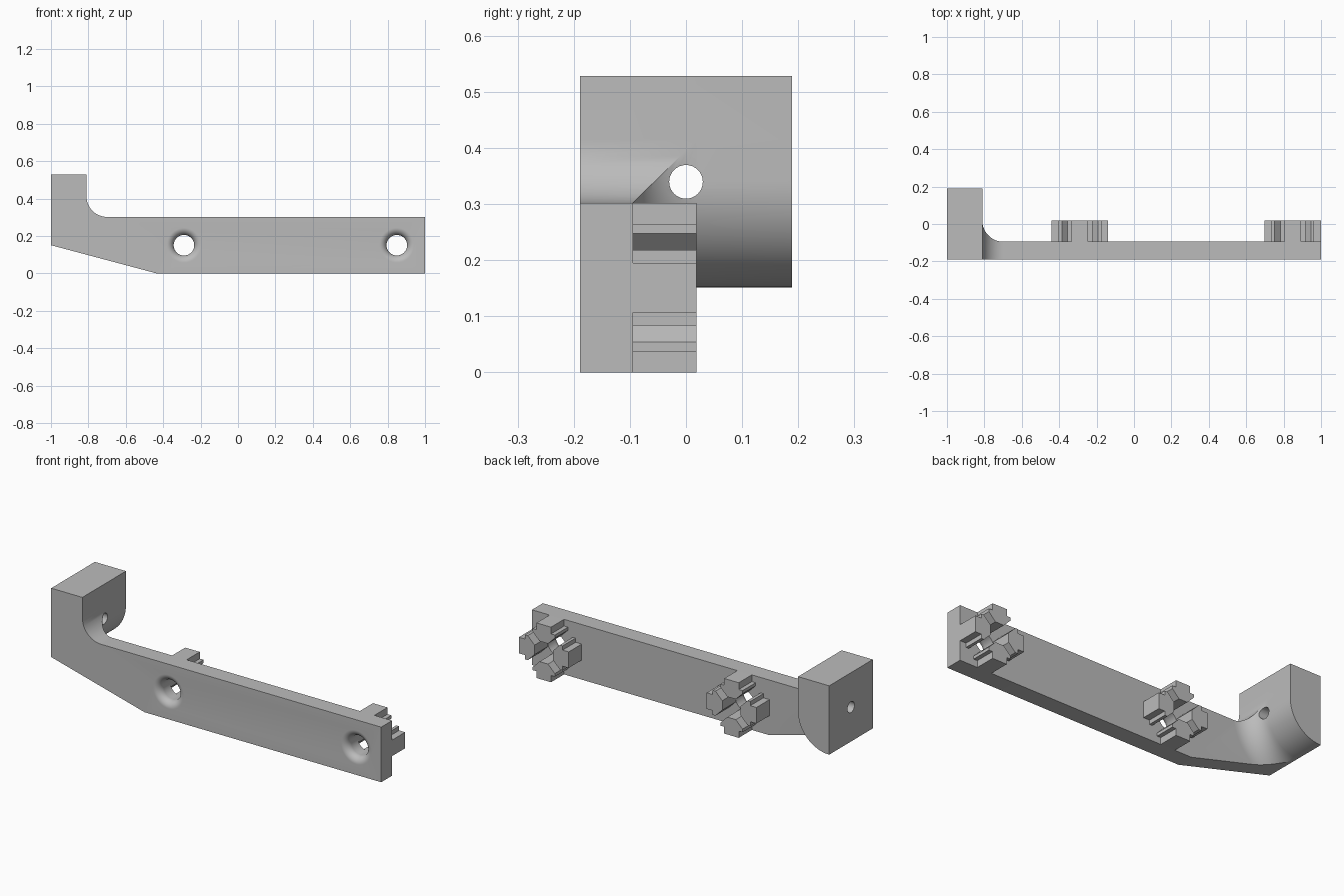
import bpy, bmesh, math

if "Cube" in bpy.data.objects:
    bpy.data.objects.remove(bpy.data.objects["Cube"], do_unlink=True)

grey = bpy.data.materials.new("plain grey")
grey.use_nodes = True
COLOR = (0.5, 0.5, 0.5, 1)
grey.diffuse_color = COLOR
grey.node_tree.nodes["Principled BSDF"].inputs["Base Color"].default_value = COLOR

# Main measurements
U = 2 / 106
FRONT, BACK, PLATE = -10 * U, 10 * U, -5 * U
FACE = -1 + 10 * U            # inner face of the end block
HOLE_Z = 18 * U
TOP, BEAM = 28 * U, 16 * U
FILLET = 6 * U
STEPS = 12


def arc(cx, cz, r, start, end, n=STEPS):
    angles = [math.radians(start + (end - start) * i / n) for i in range(n + 1)]
    return [(cx + r * math.cos(a), cz + r * math.sin(a)) for a in angles]


def flare(t, r):
    """Extra width of a fillet of radius r at distance t from its base."""
    return r - math.sqrt(max(0, r * r - (r - t) ** 2))


def loft(name, rings, axis="y"):
    """Solid through rings [(depth, [(a, b), ...]), ...]."""
    bm = bmesh.new()
    loops = []
    for d, pts in rings:
        loops.append([bm.verts.new((a, d, b) if axis == "y" else (d, a, b)) for a, b in pts])
    n = len(loops[0])
    for low, high in zip(loops, loops[1:]):
        for i in range(n):
            j = (i + 1) % n
            bm.faces.new((low[i], low[j], high[j], high[i]))
    bm.faces.new(loops[0])
    bm.faces.new(loops[-1])
    bmesh.ops.recalc_face_normals(bm, faces=bm.faces)
    mesh = bpy.data.meshes.new(name)
    bm.to_mesh(mesh)
    bm.free()
    mesh.materials.append(grey)
    obj = bpy.data.objects.new(name, mesh)
    bpy.context.collection.objects.link(obj)
    return obj


def combine(obj, other, operation):
    mod = obj.modifiers.new(operation, "BOOLEAN")
    mod.operation, mod.solver, mod.object = operation, "EXACT", other
    bpy.context.view_layer.update()
    graph = bpy.context.evaluated_depsgraph_get()
    mesh = bpy.data.meshes.new_from_object(obj.evaluated_get(graph))
    obj.modifiers.clear()
    obj.data = mesh
    bpy.data.objects.remove(other, do_unlink=True)


# Bracket: front outline with sloped underside and filleted inner corner
outline = [(-1, TOP), (-1, 8 * U), (-23 * U, 0), (1, 0), (1, BEAM)]
outline += arc(FACE + FILLET, BEAM + FILLET, FILLET, 270, 180) + [(FACE, TOP)]
bracket = loft("bracket", [(FRONT, outline), (BACK, outline)])

# Depth shape: thin plate plus a round-bottomed block flaring into it
def block_ring(extra):
    r = 10 * U + extra
    return [(-1.1, TOP + 0.1), (-1 + r, TOP + 0.1)] + arc(-1, HOLE_Z, r, 0, -90, 24) + [(-1.1, HOLE_Z - r)]

rings = [(PLATE - 0.05, block_ring(FILLET))]
for i in range(STEPS + 1):
    t = FILLET * (1 - math.cos(math.pi / 2 * i / STEPS))
    rings.append((PLATE + t, block_ring(flare(t, FILLET))))
rings.append((BACK + 0.1, block_ring(0)))
depth_shape = loft("depth_shape", rings)
slab = [(-1.3, -0.3), (1.3, -0.3), (1.3, 0.9), (-1.3, 0.9)]
combine(depth_shape, loft("slab", [(FRONT - 0.1, slab), (PLATE, slab)]), "UNION")
combine(bracket, depth_shape, "INTERSECT")

# Bolt holes with rounded front lips
HOLE, LIP = 0.055, 0.038
CENTRES = (-0.289, 0.849)
for x in CENTRES:
    sections = [(FRONT - 0.05, HOLE + LIP)]
    for i in range(STEPS + 1):
        t = LIP * (1 - math.cos(math.pi / 2 * i / STEPS))
        sections.append((FRONT + t, HOLE + flare(t, LIP)))
    sections.append((PLATE + 0.05, HOLE))
    cutter = loft("bolt_cutter", [(y, arc(x, BEAM / 2, r, 0, 352.5, 47)) for y, r in sections])
    combine(bracket, cutter, "DIFFERENCE")

# Small cross hole through the end block
circle = arc(0, HOLE_Z, 0.03, 0, 348.75, 31)
combine(bracket, loft("cross_cutter", [(-1.2, circle), (FACE + 0.2, circle)], "x"), "DIFFERENCE")

# Slot lugs: four arrow-shaped keys around each bolt hole
half = [(0.026, 0.056), (0.067, 0.097), (0.067, 0.114), (0.044, 0.114), (0.044, BEAM / 2)]
lug = half + [(-a, d) for a, d in reversed(half)]
lugs = []
for side, x in zip(("inner", "outer"), CENTRES):
    for k, place in enumerate(("top", "right", "bottom", "left")):
        c, s = round(math.cos(k * math.pi / 2)), round(math.sin(k * math.pi / 2))
        pts = [(x + a * c + d * s, BEAM / 2 - a * s + d * c) for a, d in lug]
        lugs.append(loft(f"{side}_{place}_lug", [(PLATE, pts), (PLATE + 6 * U, pts)]))

# Smooth the rounded surfaces, keep edges crisp
bpy.ops.object.select_all(action="DESELECT")
bracket.select_set(True)
bpy.context.view_layer.objects.active = bracket
bpy.ops.object.shade_smooth_by_angle(angle=math.radians(25))
